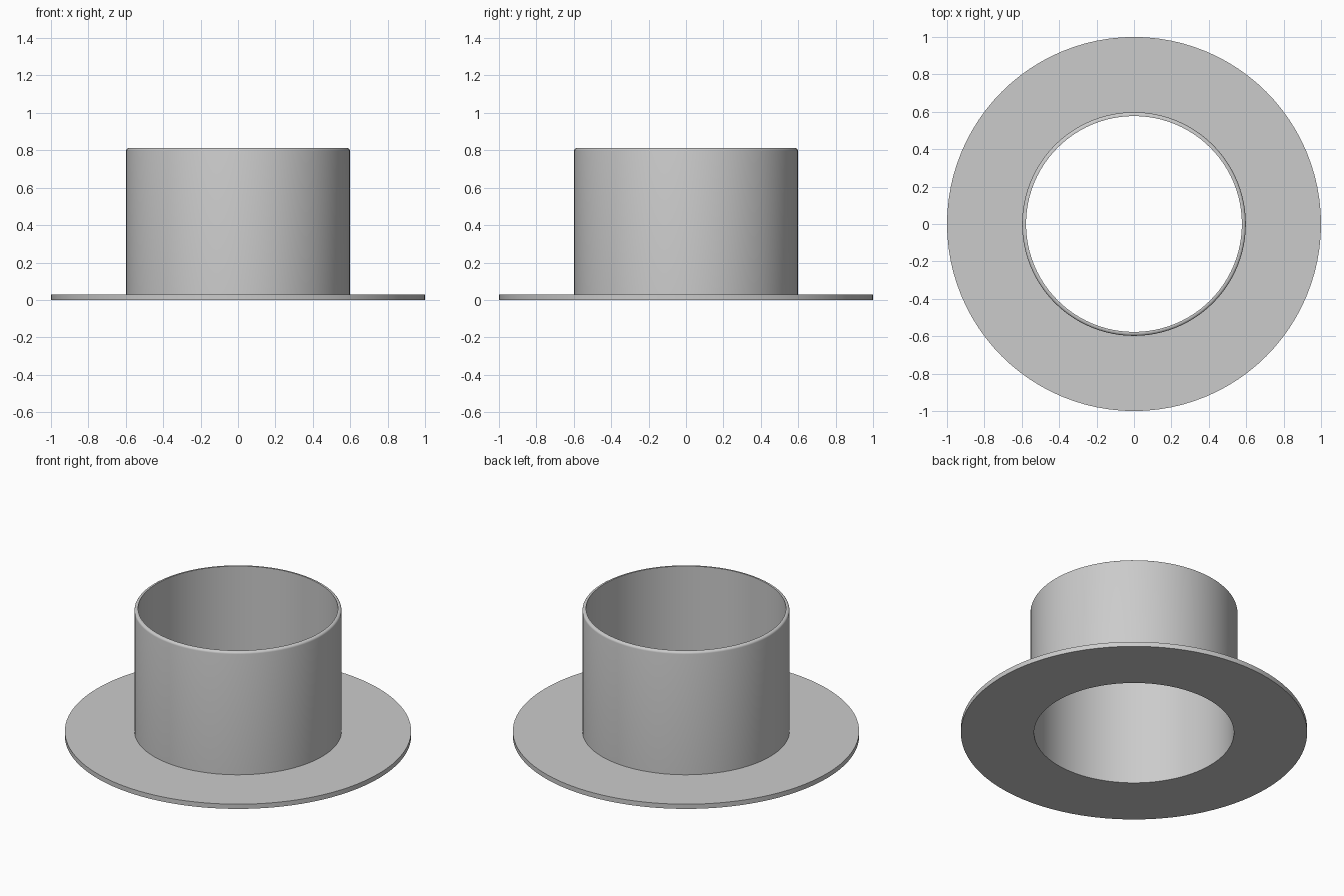
import bpy, bmesh, math

SEGMENTS = 96
INNER, OUTER, RIM = 0.577, 0.598, 1.0
FLANGE_TOP, TOP, FILLET = 0.03, 0.812, 0.014

cube = bpy.data.objects.get("Cube")
if cube:
    bpy.data.objects.remove(cube, do_unlink=True)

# Plain grey
grey = bpy.data.materials.new("grey")
colour = (0.6, 0.6, 0.6, 1)
grey.use_nodes = True
grey.diffuse_color = colour
grey.node_tree.nodes["Principled BSDF"].inputs["Base Color"].default_value = colour

# Closed cross-section: flange, tube wall and rounded outer lip
profile = [(INNER, 0), (RIM, 0), (RIM, FLANGE_TOP), (OUTER, FLANGE_TOP)]
for i in range(5):
    a = math.radians(90) * i / 4
    profile.append((OUTER - FILLET + FILLET * math.cos(a),
                    TOP - FILLET + FILLET * math.sin(a)))
profile.append((INNER, TOP))

# Revolve the cross-section about z
bm = bmesh.new()
verts = [bm.verts.new((r, 0, z)) for r, z in profile]
edges = [bm.edges.new((v, verts[i - 1])) for i, v in enumerate(verts)]
bmesh.ops.spin(bm, geom=verts + edges, cent=(0, 0, 0), axis=(0, 0, 1),
               angle=math.tau, steps=SEGMENTS, use_merge=True)
bmesh.ops.remove_doubles(bm, verts=bm.verts, dist=0.0001)
bmesh.ops.recalc_face_normals(bm, faces=bm.faces)
mesh = bpy.data.meshes.new("flanged_collar")
bm.to_mesh(mesh)
bm.free()
mesh.materials.append(grey)
collar = bpy.data.objects.new("flanged_collar", mesh)
bpy.context.collection.objects.link(collar)

# Smooth curved walls, sharp corners
bpy.context.view_layer.objects.active = collar
collar.select_set(True)
bpy.ops.object.shade_smooth_by_angle(angle=math.radians(30))
